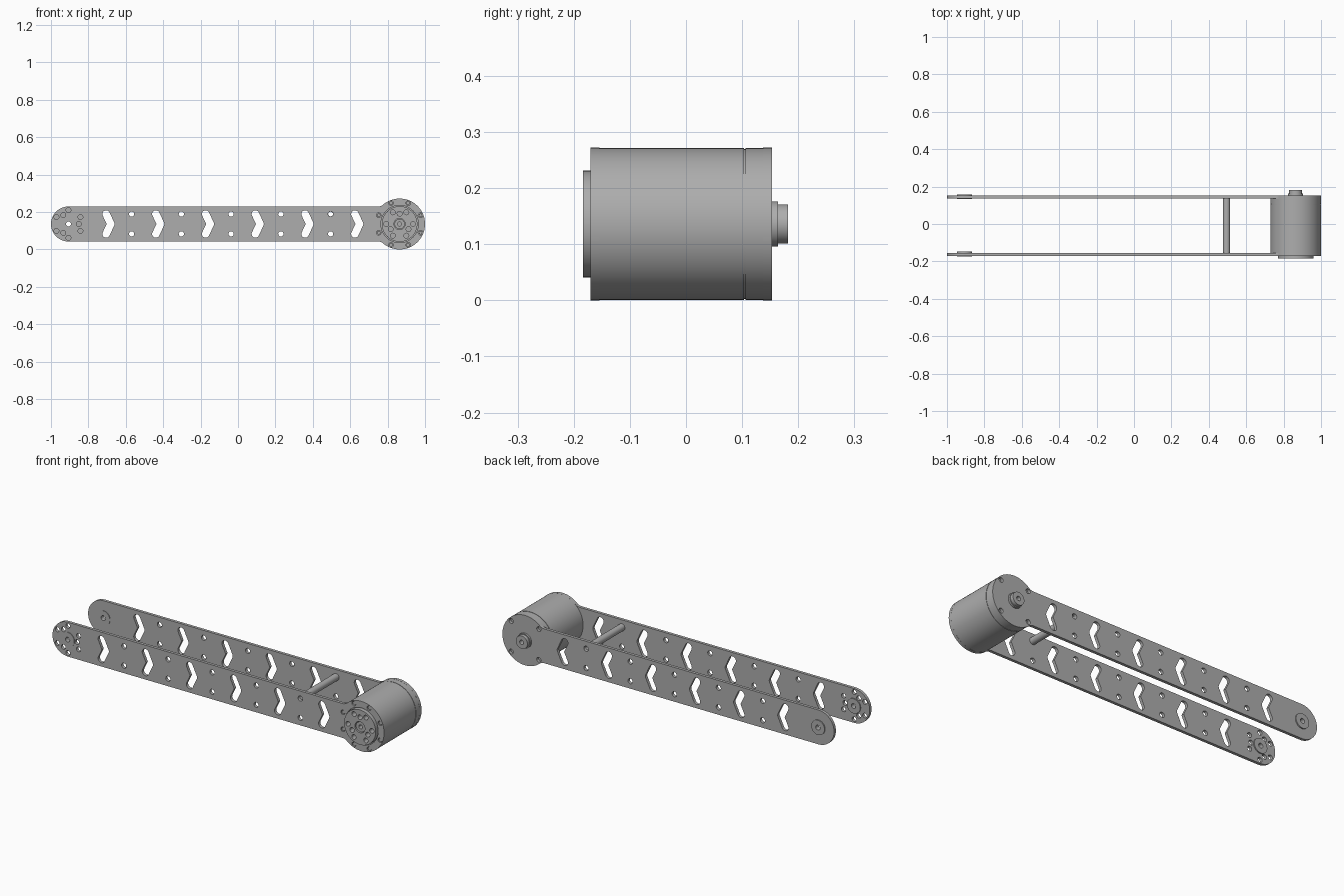
import bpy, bmesh
from math import sin, cos, radians, pi

cube = bpy.data.objects.get("Cube")
if cube:
    bpy.data.objects.remove(cube)

# One plain metal colour
metal = bpy.data.materials.new("grey_metal")
metal.use_nodes = True
metal.diffuse_color = (0.42, 0.42, 0.42, 1)
metal.node_tree.nodes["Principled BSDF"].inputs["Base Color"].default_value = (0.42, 0.42, 0.42, 1)

MID = 0.136                  # height of the arm's centre line
MOTOR_X, MOTOR_R = 0.864, 0.136
END_X, END_R = -0.9065, 0.0935


def finish(obj):
    """Weld, fix normals, colour and shade an object."""
    bm = bmesh.new()
    bm.from_mesh(obj.data)
    bmesh.ops.remove_doubles(bm, verts=bm.verts, dist=1e-5)
    bmesh.ops.recalc_face_normals(bm, faces=bm.faces)
    bm.to_mesh(obj.data)
    bm.free()
    obj.data.materials.clear()
    obj.data.materials.append(metal)
    bpy.ops.object.select_all(action='DESELECT')
    obj.select_set(True)
    bpy.context.view_layer.objects.active = obj
    bpy.ops.object.shade_smooth_by_angle(angle=radians(30))
    return obj


def arc(cx, cz, r, a0, a1, n):
    return [(cx + r * cos(radians(a0 + (a1 - a0) * i / n)),
             cz + r * sin(radians(a0 + (a1 - a0) * i / n))) for i in range(n + 1)]


def circle(cx, cz, r, n=20):
    return arc(cx, cz, r, 0, 360, n)[:-1]


def hole_ring(cx, radius, hole_r, count, start):
    """Evenly spaced round holes about a centre on the middle line."""
    return [circle(cx + radius * cos(a), radius * sin(a), hole_r)
            for a in (radians(start) + 2 * pi * i / count for i in range(count))]


def sheet(name, loops, y0, y1):
    """Flat part in the xz plane: first loop is the outline, the rest are holes."""
    curve = bpy.data.curves.new(name, 'CURVE')
    curve.dimensions = '2D'
    curve.fill_mode = 'BOTH'
    curve.extrude = (y1 - y0) / 2
    for loop in loops:
        spline = curve.splines.new('POLY')
        spline.points.add(len(loop) - 1)
        for point, (x, z) in zip(spline.points, loop):
            point.co = (x, z, 0, 1)
        spline.use_cyclic_u = True
    obj = bpy.data.objects.new(name, curve)
    bpy.context.collection.objects.link(obj)
    obj.location = (0, (y0 + y1) / 2, MID)
    obj.rotation_euler = (pi / 2, 0, 0)
    bpy.ops.object.select_all(action='DESELECT')
    obj.select_set(True)
    bpy.context.view_layer.objects.active = obj
    bpy.ops.object.convert(target='MESH')
    return finish(bpy.context.view_layer.objects.active)


def lathe(name, profile, x, z=MID, steps=64):
    """Turn a profile of (radius, y) points about a line along y."""
    bm = bmesh.new()
    verts = [bm.verts.new((r, y, 0)) for r, y in profile]
    pairs = list(zip(verts, verts[1:]))
    if profile[0][0] > 0:
        pairs.append((verts[-1], verts[0]))
    edges = [bm.edges.new(p) for p in pairs]
    bmesh.ops.spin(bm, geom=verts + edges, cent=(0, 0, 0), axis=(0, 1, 0),
                   angle=2 * pi, steps=steps)
    mesh = bpy.data.meshes.new(name)
    bm.to_mesh(mesh)
    bm.free()
    obj = bpy.data.objects.new(name, mesh)
    obj.location = (x, 0, z)
    bpy.context.collection.objects.link(obj)
    return finish(obj)


def tube(name, outer, inner, y0, y1, x, z=MID, steps=48):
    return lathe(name, [(inner, y0), (outer, y0), (outer, y1), (inner, y1)], x, z, steps)


# Arm outline: rounded end, straight edge, filleted neck, motor disc; mirrored below
upper = (arc(END_X, 0, END_R, 180, 90, 20)
         + arc(MOTOR_X - 0.1147, 0.1335, 0.04, -90, -49.3, 8)
         + arc(MOTOR_X, 0, MOTOR_R, 130.7, 0, 36)[1:])
outline = upper + [(x, -z) for x, z in reversed(upper[1:-1])]


def chevron(cx):
    top = arc(cx + 0.01, 0, 0.02, 0, 25.3, 4) + arc(cx - 0.015, 0.053, 0.02, 25.3, 205.3, 14)
    return top + [(cx - 0.012, 0)] + [(x, -z) for x, z in reversed(top[1:])]


PITCH = 0.266
cutouts = [chevron(-0.69 + PITCH * i) for i in range(6)]
for i in range(5):
    for z in (-0.053, 0.053):
        cutouts.append(circle(-0.569 + PITCH * i, z, 0.014))
end_bore = [circle(END_X, 0, 0.014)]

# Side plates
sheet("front_arm_plate",
      [outline] + cutouts + end_bore
      + hole_ring(END_X, 0.055, 0.013, 3, 0)
      + hole_ring(END_X, 0.074, 0.013, 6, 30)
      + [circle(MOTOR_X, 0, 0.1, 64)]
      + hole_ring(MOTOR_X, 0.121, 0.0125, 8, 22.5), -0.17, -0.154)
sheet("rear_arm_plate",
      [outline] + cutouts + end_bore + hole_ring(MOTOR_X, 0.118, 0.013, 4, 45), 0.137, 0.153)

# Pivot bushings at the free end
tube("front_pivot_bushing", 0.04, 0.013, -0.173, -0.148, END_X)
tube("rear_pivot_bushing", 0.04, 0.013, 0.134, 0.159, END_X)

# Spacer tube between the plates
tube("spacer_tube", 0.019, 0.013, -0.154, 0.137, 0.495, MID + 0.053, 32)

# Motor housing with a seam near the back
R = MOTOR_R - 0.0005
lathe("motor_housing",
      [(0, -0.154), (R, -0.154), (R, 0.103), (R - 0.002, 0.103), (R - 0.002, 0.106),
       (R, 0.106), (R, 0.137), (0, 0.137)], MOTOR_X, steps=96)

# Output flange with bolt holes and a central hub
sheet("output_flange",
      [circle(MOTOR_X, 0, 0.095, 64), circle(MOTOR_X, 0, 0.03, 32)]
      + hole_ring(MOTOR_X, 0.072, 0.013, 6, 0)
      + hole_ring(MOTOR_X, 0.055, 0.013, 3, 90), -0.184, -0.154)
tube("output_hub", 0.027, 0.011, -0.178, -0.154, MOTOR_X)

# Recessed screws around the motor face
for i in range(8):
    a = radians(22.5 + 45 * i)
    lathe("motor_screw", [(0, -0.166), (0.0095, -0.166), (0.0095, -0.154), (0, -0.154)],
          MOTOR_X + 0.121 * cos(a), MID + 0.121 * sin(a), 16)

# Stepped rear shaft
lathe("rear_shaft",
      [(0.012, 0.153), (0.04, 0.153), (0.04, 0.164), (0.035, 0.164), (0.035, 0.182),
       (0.012, 0.182)], MOTOR_X, steps=48)
